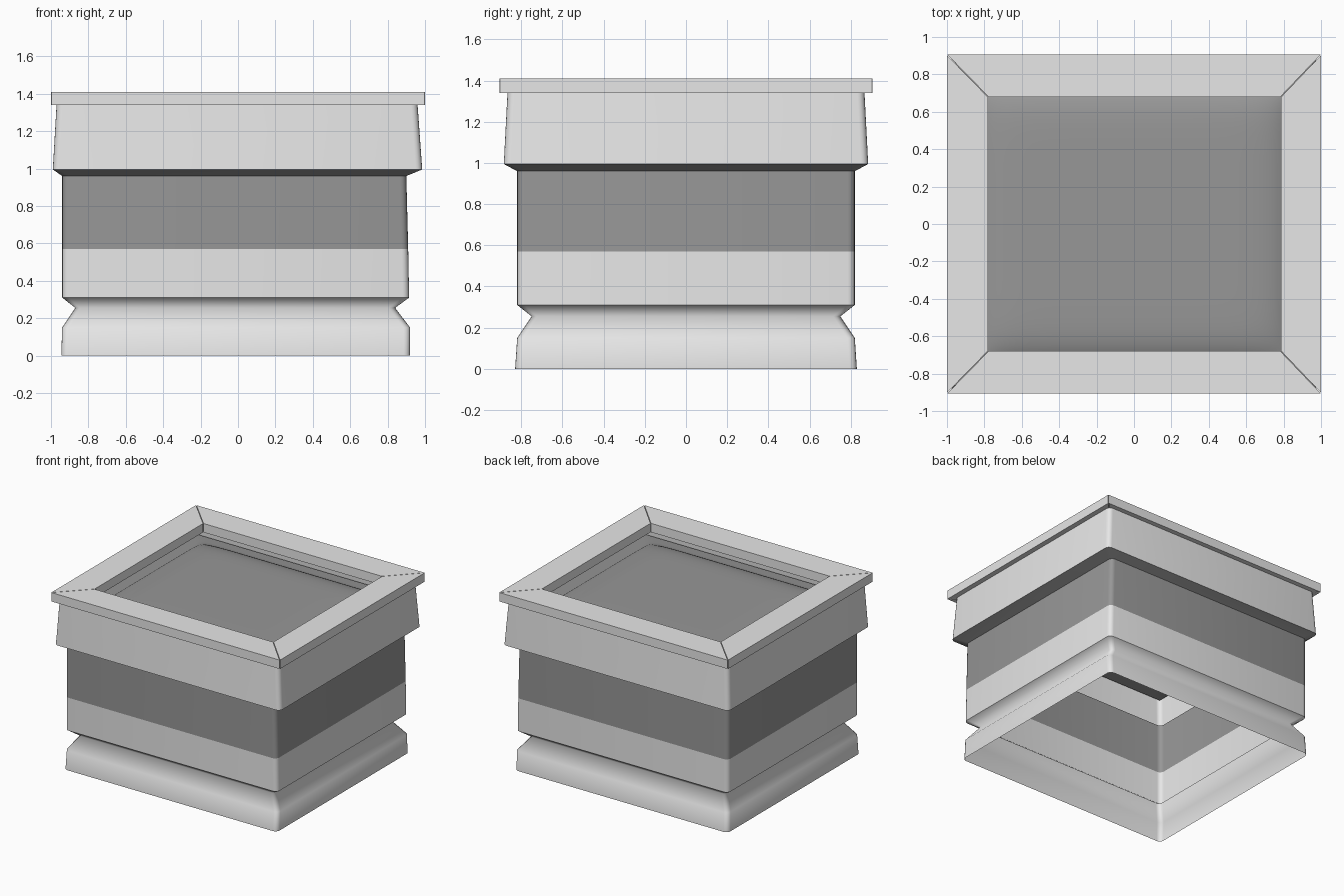
import bpy, bmesh, math

old = bpy.data.objects.get("Cube")
if old:
    bpy.data.objects.remove(old, do_unlink=True)


def make_material(name, value):
    mat = bpy.data.materials.new(name)
    mat.use_nodes = True
    colour = (value, value, value, 1)
    mat.diffuse_color = colour
    mat.node_tree.nodes["Principled BSDF"].inputs["Base Color"].default_value = colour
    return mat


light = make_material("pale grey", 0.8)
dark = make_material("mid grey", 0.31)


def finish(name, bm, mat, angle=None):
    bm.normal_update()
    mesh = bpy.data.meshes.new(name)
    bm.to_mesh(mesh)
    bm.free()
    obj = bpy.data.objects.new(name, mesh)
    bpy.context.collection.objects.link(obj)
    mesh.materials.append(mat)
    if angle:
        bpy.ops.object.select_all(action='DESELECT')
        obj.select_set(True)
        bpy.context.view_layer.objects.active = obj
        bpy.ops.object.shade_smooth_by_angle(angle=math.radians(angle))


def rounded_rect(x0, x1, half_y, r=0.035, segs=4):
    """Counter-clockwise outline with rounded corners."""
    corners = [(x1 - r, half_y - r), (x0 + r, half_y - r),
               (x0 + r, r - half_y), (x1 - r, r - half_y)]
    points = []
    for k, (cx, cy) in enumerate(corners):
        for s in range(segs + 1):
            a = (k + s / segs) * math.pi / 2
            points.append((cx + r * math.cos(a), cy + r * math.sin(a)))
    return points


def wall(name, levels, mat):
    """Open shell through levels of (z, x min, x max, half depth)."""
    bm = bmesh.new()
    rings = [[bm.verts.new((x, y, z)) for x, y in rounded_rect(x0, x1, hy)]
             for z, x0, x1, hy in levels]
    for low, high in zip(rings, rings[1:]):
        n = len(low)
        for i in range(n):
            j = (i + 1) % n
            bm.faces.new((low[i], low[j], high[j], high[i]))
    finish(name, bm, mat, 120)


# Walls from the foot up, split where the edges are crisp
foot = (0, -0.945, 0.92, 0.83)
shoulder = (0.15, -0.94, 0.92, 0.82)
waist = (0.255, -0.87, 0.84, 0.75)
sill = (0.31, -0.94, 0.915, 0.82)
band_low = (0.57, -0.94, 0.91, 0.82)
band_high = (0.96, -0.94, 0.90, 0.82)
collar_low = (0.995, -0.99, 0.985, 0.885)
collar_high = (1.342, -0.97, 0.96, 0.867)
wall("base_moulding", [foot, shoulder, waist, sill], light)
wall("lower_wall", [sill, band_low], light)
wall("wall_band", [band_low, band_high], dark)
wall("collar_underside", [band_high, collar_low], dark)
wall("collar", [collar_low, collar_high], light)

# Mitred rim boards with a hairline gap at each corner
outer = [(-1, -0.905), (1, -0.905), (1, 0.905), (-1, 0.905)]
inner = [(-0.78, -0.68), (0.785, -0.68), (0.785, 0.68), (-0.78, 0.68)]
gap = 0.0025
for k, side in enumerate(("front", "left", "back", "right")):
    n = (k + 1) % 4
    dx, dy = [(gap, 0), (0, gap), (-gap, 0), (0, -gap)][k]
    outline = [outer[k], outer[n], inner[n], inner[k]]
    shifts = [1, -1, -1, 1]
    bm = bmesh.new()
    bottom, top = [[bm.verts.new((x + dx * s, y + dy * s, z))
                    for (x, y), s in zip(outline, shifts)] for z in (1.34, 1.41)]
    bm.faces.new(top)
    bm.faces.new(bottom[::-1])
    for i in range(4):
        j = (i + 1) % 4
        bm.faces.new((bottom[i], bottom[j], top[j], top[i]))
    finish("rim_" + side, bm, light)

# Soil: a broad mound that rounds over and droops towards the collar
HX, HY, STEPS = 0.962, 0.862, 64
bm = bmesh.new()
bmesh.ops.create_grid(bm, x_segments=STEPS, y_segments=STEPS, size=1)
for v in bm.verts:
    x, y = v.co.x * HX, v.co.y * HY
    u, w = min(1, abs(x) / 0.84), min(1, abs(y) / 0.74)
    mound = 0.065 * (1 - u ** 10) * (1 - w ** 10)
    droop = 0.1 * max(0, abs(x) - 0.82, abs(y) - 0.72)
    v.co = (x - 0.004, y, 1.22 + mound - droop)
finish("soil", bm, dark, 60)
